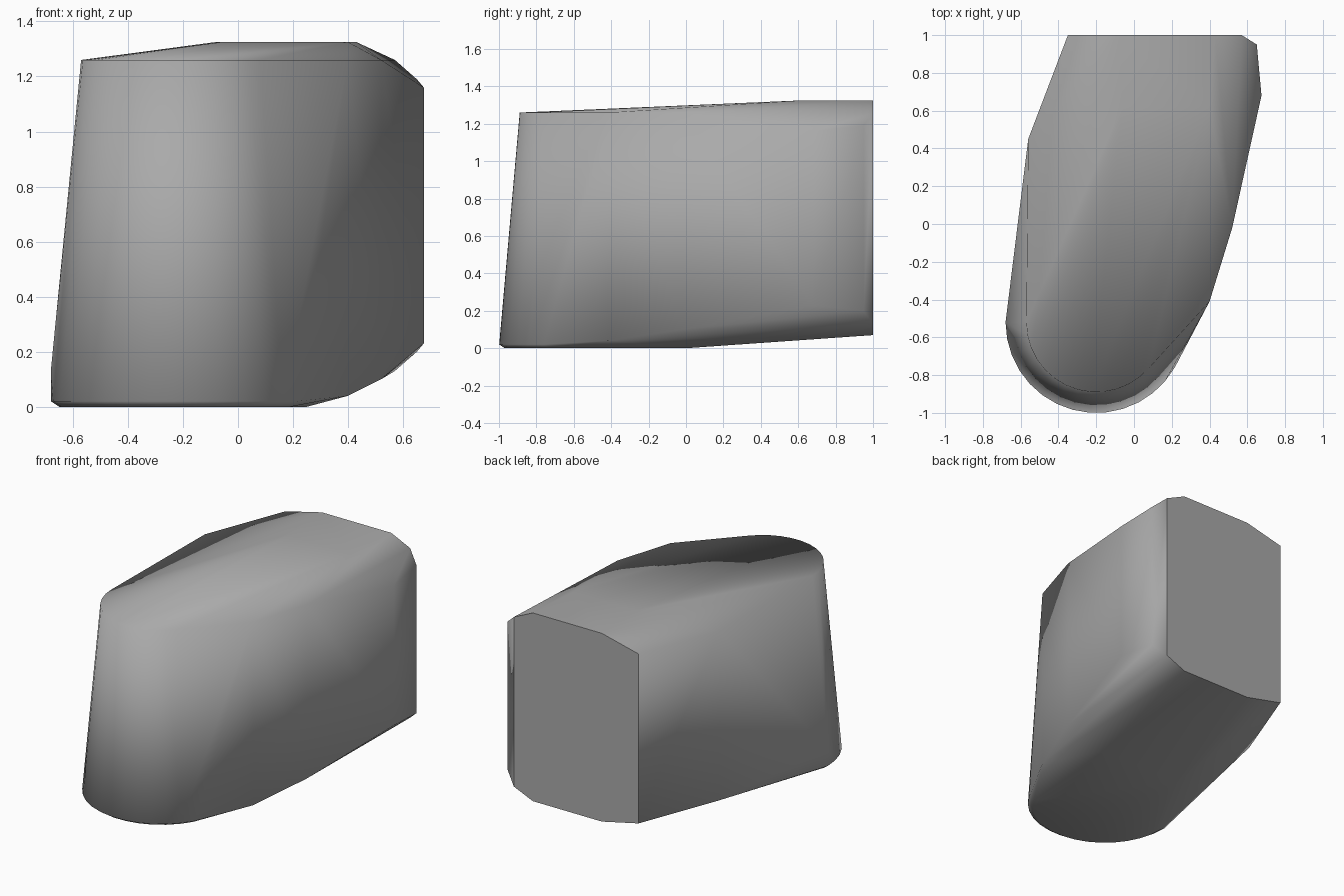
import bpy, bmesh, math

if "Cube" in bpy.data.objects:
    bpy.data.objects.remove(bpy.data.objects["Cube"])

pts = []

def arc(cx, cy, r, z, a0, a1, n=14):
    # rounded nose section
    for i in range(n + 1):
        a = math.radians(a0 + (a1 - a0) * i / n)
        pts.append((cx + r * math.cos(a), cy + r * math.sin(a), z))

# nose: narrow foot chamfer, widest ring, smaller top ring
arc(-0.2, -0.52, 0.45, 0.0, 180, 330)
arc(-0.2, -0.52, 0.48, 0.02, 180, 330)
arc(-0.2, -0.52, 0.37, 1.26, 180, 330)
pts.append((-0.68, -0.52, 0.13))

# flanks: low / high pairs (x, y, low z, high z)
for x, y, lo, hi in [(0.40, -0.41, 0.04, 1.26), (0.52, -0.02, 0.10, 1.26),
                     (0.675, 0.68, 0.23, 1.16), (0.65, 0.95, 0.20, 1.19),
                     (-0.56, 0.45, 0.13, 1.26),
                     # back panel corners
                     (-0.35, 1, 0.13, 1.26), (-0.08, 1, 0.07, 1.325),
                     (0.43, 1, 0.07, 1.325), (0.57, 1, 0.13, 1.26)]:
    pts += [(x, y, lo), (x, y, hi)]

# flat areas of roof and floor
pts += [(-0.06, 0.62, 1.325), (0.40, 0.62, 1.325), (-0.35, 0, 0), (0.25, 0, 0)]

bm = bmesh.new()
for p in pts:
    bm.verts.new(p)
bmesh.ops.convex_hull(bm, input=bm.verts)
loose = [v for v in bm.verts if not v.link_faces]
bmesh.ops.delete(bm, geom=loose, context='VERTS')
bmesh.ops.recalc_face_normals(bm, faces=bm.faces)

# soft shading all round, crisp only where the flat back panel starts
for f in bm.faces:
    f.smooth = True
for e in bm.edges:
    backs = [f.normal.y > 0.99 for f in e.link_faces]
    e.smooth = len(set(backs)) == 1

me = bpy.data.meshes.new("rounded_housing")
bm.to_mesh(me)
bm.free()
body = bpy.data.objects.new("rounded_housing", me)
bpy.context.collection.objects.link(body)

# dark grey finish
mat = bpy.data.materials.new("dark_grey")
mat.diffuse_color = (0.4, 0.4, 0.4, 1)
mat.use_nodes = True
mat.node_tree.nodes["Principled BSDF"].inputs["Base Color"].default_value = mat.diffuse_color
me.materials.append(mat)
